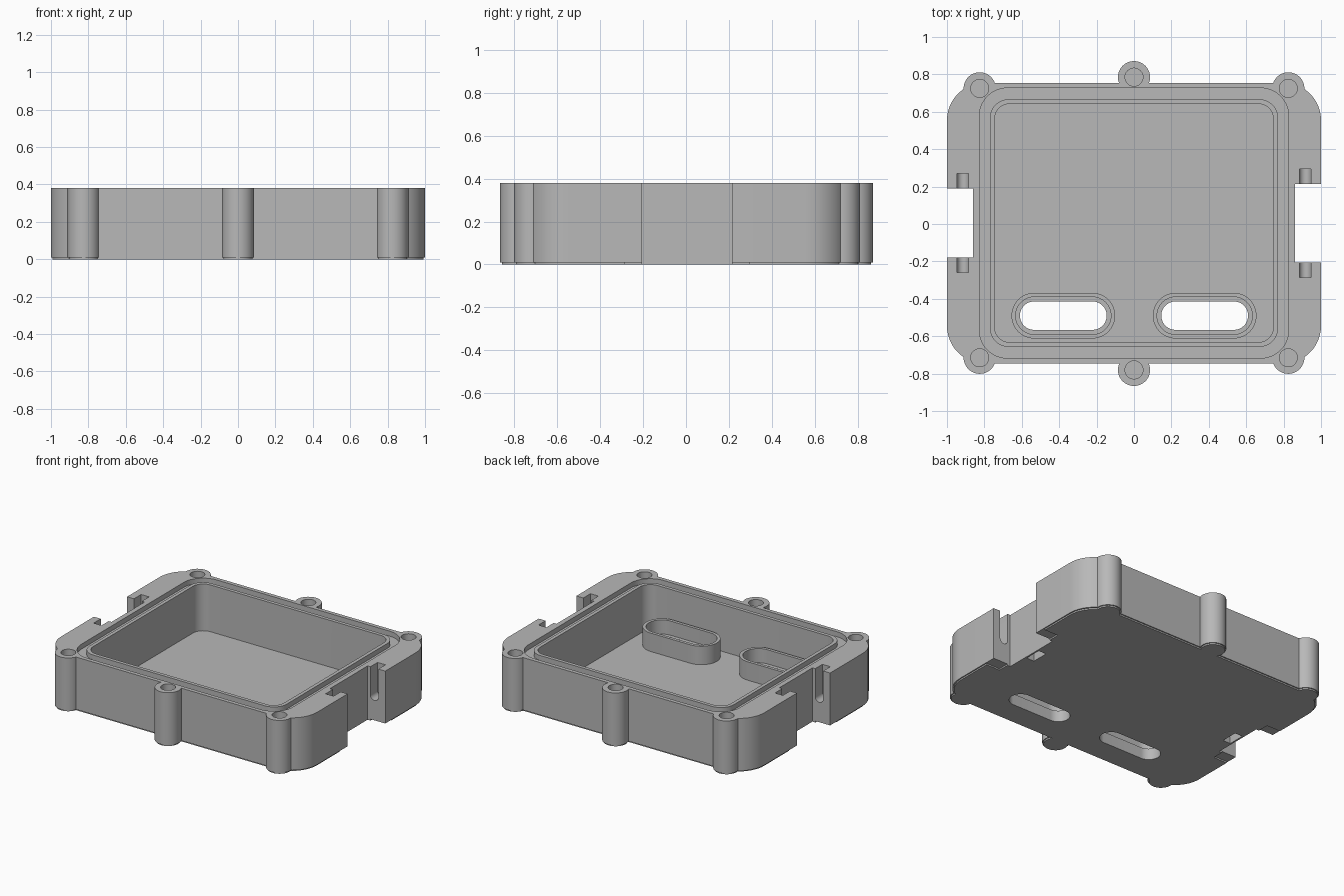
import bpy, bmesh, math

if "Cube" in bpy.data.objects:
    bpy.data.objects.remove(bpy.data.objects["Cube"])

grey = bpy.data.materials.new("plain_grey")
grey.use_nodes = True
grey.diffuse_color = (0.48, 0.48, 0.48, 1)
grey.node_tree.nodes["Principled BSDF"].inputs["Base Color"].default_value = grey.diffuse_color

HEIGHT, BASE, FLOOR = 0.38, 0.01, 0.05
MID_Y = 0.005


def prism(name, cx, cy, hx, hy, r, z0, z1, along_y=False):
    """Rounded rectangle pushed from z0 to z1, or along y when asked."""
    pts, steps = [], 12
    for q, (sx, sy) in enumerate(((1, 1), (-1, 1), (-1, -1), (1, -1))):
        for i in range(steps + 1 if r else 1):
            a = math.pi / 2 * (q + i / steps)
            pts.append((cx + sx * (hx - r) + r * math.cos(a),
                        cy + sy * (hy - r) + r * math.sin(a)))
    clean = [p for i, p in enumerate(pts) if math.dist(p, pts[i - 1]) > 1e-5]
    bm = bmesh.new()
    face = bm.faces.new([bm.verts.new((x, z0, y) if along_y else (x, y, z0)) for x, y in clean])
    new = bmesh.ops.extrude_face_region(bm, geom=[face])["geom"]
    move = (0, z1 - z0, 0) if along_y else (0, 0, z1 - z0)
    bmesh.ops.translate(bm, vec=move, verts=[v for v in new if isinstance(v, bmesh.types.BMVert)])
    bmesh.ops.recalc_face_normals(bm, faces=bm.faces)
    mesh = bpy.data.meshes.new(name)
    bm.to_mesh(mesh)
    bm.free()
    mesh.materials.append(grey)
    obj = bpy.data.objects.new(name, mesh)
    bpy.context.collection.objects.link(obj)
    return obj


def combine(target, tool, operation="DIFFERENCE", keep=False):
    """Boolean the tool into the target, then drop the tool."""
    mod = target.modifiers.new("cut", "BOOLEAN")
    mod.operation, mod.object, mod.solver = operation, tool, "EXACT"
    bpy.context.view_layer.objects.active = target
    bpy.ops.object.modifier_apply(modifier=mod.name)
    if not keep:
        bpy.data.objects.remove(tool)


BOSSES = [(-0.825, 0.725), (0, 0.785), (0.825, 0.725),
          (-0.825, -0.715), (0, -0.78), (0.825, -0.715)]


def outline(name, z0, z1, inset):
    """Tray outline with its six screw bosses."""
    obj = prism(name, 0, MID_Y, 1 - inset, 0.75 - inset, 0.2, z0, z1)
    r = 0.086 - inset
    for x, y in BOSSES:
        combine(obj, prism("boss", x, y, r, r, r, z0, z1), "UNION")
    return obj


body = outline("tray_body", BASE, HEIGHT, 0)
base = outline("base_plate", 0, BASE, 0.008)

# Main cavity
combine(body, prism("cavity", 0, MID_Y, 0.745, 0.637, 0.08, FLOOR, 0.5))

# Gasket groove around the rim
groove = prism("groove", 0, MID_Y, 0.827, 0.722, 0.15, HEIGHT - 0.035, 0.5)
combine(groove, prism("groove_core", 0, MID_Y, 0.77, 0.662, 0.1, 0.2, 0.6))
combine(body, groove)

# Screw holes
for x, y in BOSSES:
    combine(body, prism("screw_hole", x, y, 0.048, 0.048, 0.048, 0.08, 0.5))

# Oval vent collars with a stepped opening
for side in (-1, 1):
    x, y = side * 0.378, -0.49
    combine(body, prism("collar", x, y, 0.277, 0.122, 0.122, FLOOR - 0.01, 0.18), "UNION")
    combine(body, prism("collar_recess", x, y, 0.255, 0.1, 0.1, 0.08, 0.5))
    vent = prism("vent", x, y, 0.232, 0.076, 0.076, -0.1, 0.5)
    combine(body, vent, keep=True)
    combine(base, vent)

# Side notches with rounded latch slots and a small pocket underneath
for side, mid, half in ((-1, 0.005, 0.185), (1, 0.005, 0.21)):
    notch = prism("notch", side * 1.062, mid, 0.2, half, 0, -0.1, 0.5)
    combine(body, notch, keep=True)
    combine(base, notch)
    reach = half + 0.08
    combine(body, prism("latch_slot", side * 0.915, 0.35, 0.031, 0.2, 0.031,
                        mid - reach, mid + reach, along_y=True))
    combine(base, prism("base_relief", side * 1.085, mid, 0.2, reach, 0, -0.1, 0.1))
    pocket = prism("pocket", side * 0.82, mid, 0.03, 0.06, 0, -0.1, 0.06)
    combine(body, pocket, keep=True)
    combine(base, pocket)

# Smooth the curved walls, keep the edges crisp
for obj in (body, base):
    bpy.ops.object.select_all(action="DESELECT")
    obj.select_set(True)
    bpy.context.view_layer.objects.active = obj
    bpy.ops.object.shade_smooth_by_angle(angle=math.radians(30))
